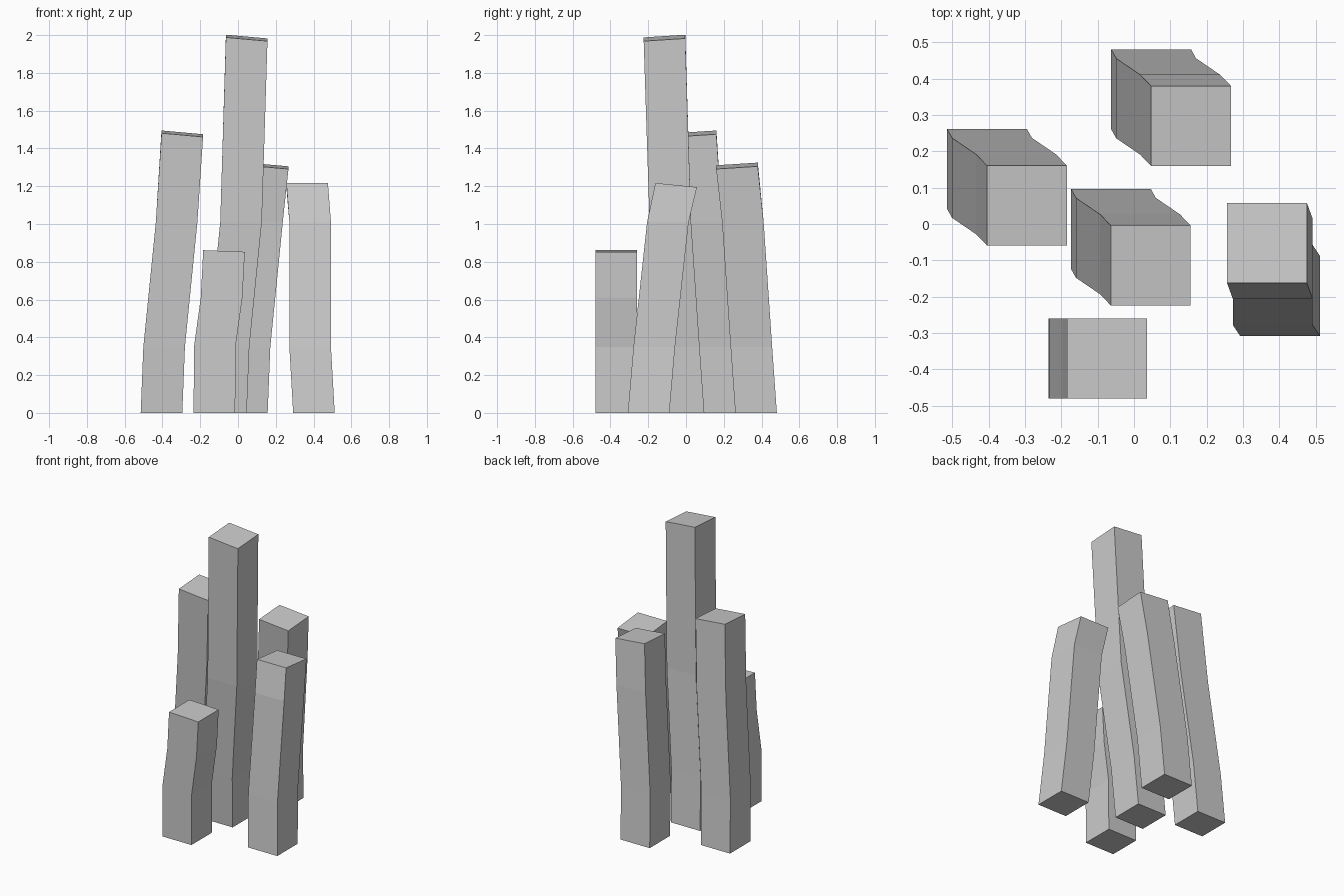
import bpy, bmesh

if "Cube" in bpy.data.objects:
    bpy.data.objects.remove(bpy.data.objects["Cube"])

W = 0.11  # half width of every square column


def column(name, base, rings, tilt=(0, 0)):
    """Square column through offset rings (dx, dy, z); the top is tilted by slopes."""
    bm = bmesh.new()
    loops = []
    for i, (dx, dy, z) in enumerate(rings):
        sx, sy = tilt if i == len(rings) - 1 else (0, 0)
        loops.append([bm.verts.new((base[0] + dx + u * W, base[1] + dy + v * W,
                                    z + sx * u * W + sy * v * W))
                      for u, v in ((-1, -1), (1, -1), (1, 1), (-1, 1))])
    for lo, hi in zip(loops, loops[1:]):
        for k in range(4):
            n = (k + 1) % 4
            bm.faces.new((lo[k], lo[n], hi[n], hi[k]))
    bm.faces.new(loops[0][::-1])
    bm.faces.new(loops[-1])
    bmesh.ops.recalc_face_normals(bm, faces=bm.faces)
    mesh = bpy.data.meshes.new(name)
    bm.to_mesh(mesh)
    bm.free()
    obj = bpy.data.objects.new(name, mesh)
    bpy.context.collection.objects.link(obj)


# three columns sharing one lean, differing in height
for name, base, top in (("tall_column", (-0.064, -0.013), 1.985),
                        ("left_column", (-0.405, 0.152), 1.478),
                        ("back_column", (0.047, 0.371), 1.308)):
    column(name, base, [(0, 0, 0), (0.014, -0.025, 0.35), (0.08, -0.07, 1.01),
                        (0.11, -0.101, top)], (-0.09, 0.065))

# right column leaning backwards
column("right_column", (0.402, -0.198),
       [(0, 0, 0), (-0.02, 0.03, 0.35), (-0.02, 0.102, 1.01), (-0.036, 0.146, 1.206)],
       (0, -0.1))

# short front column stepping sideways
column("short_column", (-0.125, -0.37),
       [(0, 0, 0), (0.002, 0, 0.35), (0.038, 0, 0.61), (0.051, 0, 0.857)], (-0.04, 0))
